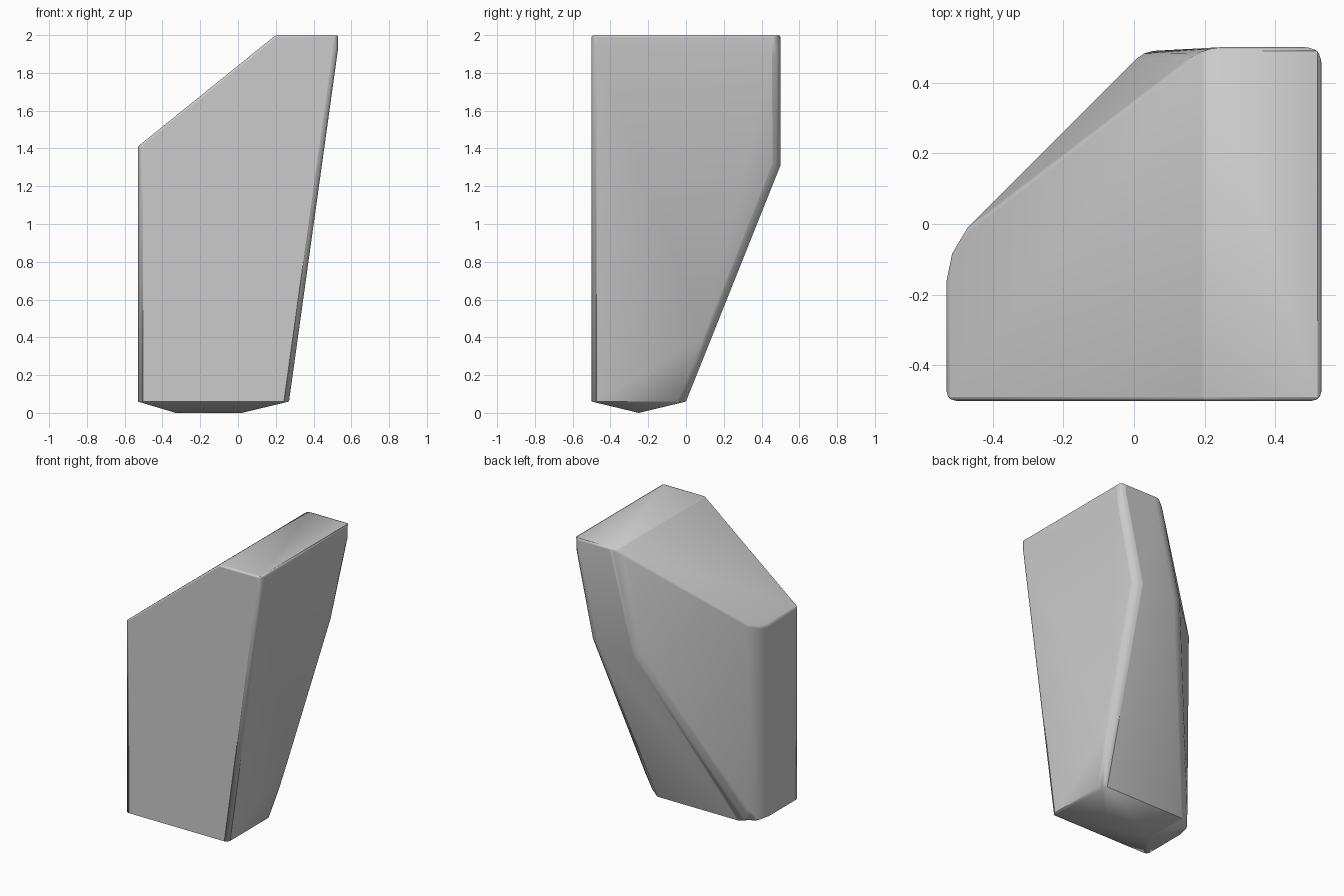
import bpy
import bmesh

cube = bpy.data.objects.get("Cube")
if cube:
    bpy.data.objects.remove(cube, do_unlink=True)

# Plain grey stone
stone = bpy.data.materials.new("plain_grey")
stone.use_nodes = True
grey = (0.6, 0.6, 0.6, 1)
stone.diffuse_color = grey
stone.node_tree.nodes["Principled BSDF"].inputs["Base Color"].default_value = grey

low, high = 0.06, 2.0


def slope_height(x):
    """Height of the slanted top, falling from the flat top to the low shoulder."""
    return 1.41 + (x + 0.53) * (high - 1.41) / 0.73


# Corners of the convex body
corners = [
    # base rim, then the shallow ridge under it
    (-0.53, -0.5, low), (0.27, -0.5, low), (0.27, 0, low),
    (-0.33, -0.25, 0), (0.02, -0.25, 0),
    # low shoulder at the front
    (-0.53, -0.5, slope_height(-0.53)),
    # overhanging back edge
    (0.39, 0.5, 1.31), (0.04, 0.5, 1.31),
]
# flat top and the short upright below it
for y in (-0.5, 0.5):
    corners += [(0.2, y, high), (0.53, y, high), (0.53, y, 1.93)]
# rounded back corner at the base and at the shoulder
corners += [(x, y, low) for x, y in
            [(-0.53, -0.17), (-0.51, -0.08), (-0.47, -0.025), (-0.4, 0)]]
corners += [(x, y, slope_height(x)) for x, y in
            [(-0.53, -0.16), (-0.515, -0.085), (-0.475, -0.015)]]

bm = bmesh.new()
for co in corners:
    bm.verts.new(co)
bmesh.ops.convex_hull(bm, input=bm.verts)
bmesh.ops.dissolve_limit(bm, angle_limit=0.02, verts=bm.verts, edges=bm.edges)
bmesh.ops.recalc_face_normals(bm, faces=bm.faces)

# Broad rounding at the back, less at the front, narrow on the top rim
weight = bm.edges.layers.float.new("bevel_weight_edge")
for e in bm.edges:
    heights = [v.co.z for v in e.verts]
    rise = (max(heights) - min(heights)) / e.calc_length()
    if max(heights) < 0.1 or e.calc_face_angle(0) < 0.45:
        e[weight] = 0
    elif min(heights) > 1.37 and rise < 0.9:
        e[weight] = 0.25
    elif max(v.co.y for v in e.verts) < -0.4:
        e[weight] = 0.6
    else:
        e[weight] = 1

mesh = bpy.data.meshes.new("stone_block")
bm.to_mesh(mesh)
bm.free()
mesh.materials.append(stone)
block = bpy.data.objects.new("stone_block", mesh)
bpy.context.collection.objects.link(block)

bevel = block.modifiers.new("rounded_edges", "BEVEL")
bevel.limit_method = "WEIGHT"
bevel.width = 0.045
bevel.segments = 3
bevel.use_clamp_overlap = False

bpy.ops.object.select_all(action="DESELECT")
block.select_set(True)
bpy.context.view_layer.objects.active = block
bpy.ops.object.shade_smooth_by_angle(angle=0.7)
